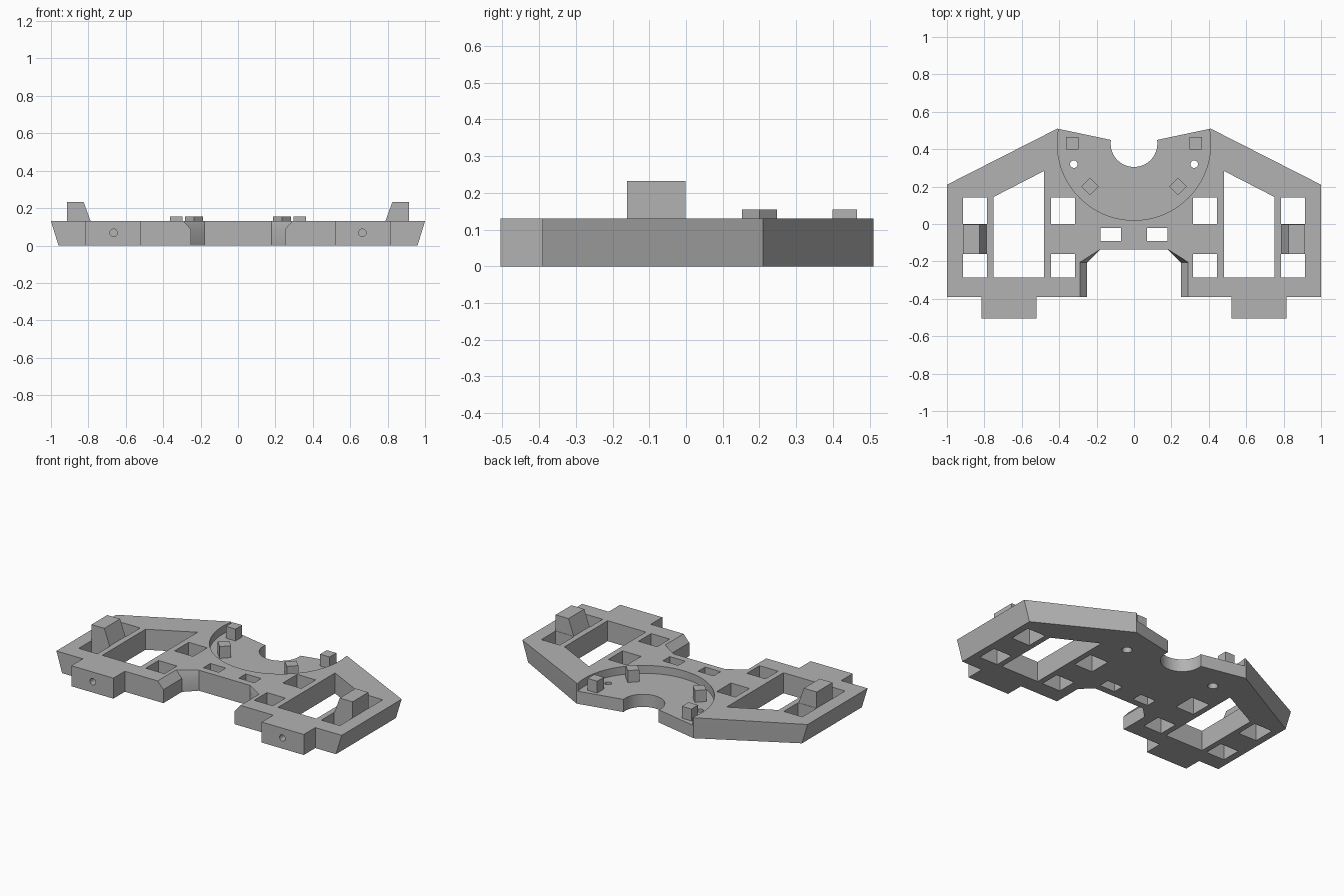
import bpy, bmesh
from math import sin, cos, pi, radians
from mathutils import Matrix

if "Cube" in bpy.data.objects:
    bpy.data.objects.remove(bpy.data.objects["Cube"])

TOP, FLOOR, CHAMFER = 0.13, 0.08, 0.085

grey = bpy.data.materials.new("plain grey")
grey.use_nodes = True
grey.diffuse_color = (0.45, 0.45, 0.45, 1)
grey.node_tree.nodes["Principled BSDF"].inputs["Base Color"].default_value = grey.diffuse_color


def loft(bm, rings):
    """Closed solid through rings of equal point count."""
    loops = [[bm.verts.new(p) for p in ring] for ring in rings]
    for a, b in zip(loops, loops[1:]):
        for i in range(len(a)):
            j = (i + 1) % len(a)
            bm.faces.new((a[i], a[j], b[j], b[i]))
    bm.faces.new(loops[0][::-1])
    bm.faces.new(loops[-1])


def prism(bm, outline, z0, z1):
    loft(bm, [[(x, y, z) for x, y in outline] for z in (z0, z1)])


def rect(x0, x1, y0, y1):
    return [(x0, y0), (x1, y0), (x1, y1), (x0, y1)]


def circle(x, y, r, n=24):
    return [(x + r * cos(2 * pi * i / n), y + r * sin(2 * pi * i / n)) for i in range(n)]


def mirror(bm):
    """Add a copy of everything on the other side of x = 0."""
    geom = bm.verts[:] + bm.edges[:] + bm.faces[:]
    copy = bmesh.ops.duplicate(bm, geom=geom)["geom"]
    verts = [g for g in copy if isinstance(g, bmesh.types.BMVert)]
    bmesh.ops.scale(bm, vec=(-1, 1, 1), verts=verts)


def finish(bm, name):
    bmesh.ops.recalc_face_normals(bm, faces=bm.faces[:])
    mesh = bpy.data.meshes.new(name)
    bm.to_mesh(mesh)
    bm.free()
    mesh.materials.append(grey)
    obj = bpy.data.objects.new(name, mesh)
    bpy.context.collection.objects.link(obj)
    return obj


# Base plate: leaning outer sides, chamfered front notch, round bite at the back
def plate_ring(z, notch, side):
    half = [(0.18, -0.135), (notch, -0.205), (notch, -0.39), (0.52, -0.39),
            (0.52, -0.505), (0.815, -0.505), (0.815, -0.39), (side, -0.39),
            (side, 0.21), (0.41, 0.51)]
    for i in range(17):
        a = radians(9 - 99 * i / 16)
        half.append((0.125 * cos(a), 0.43 + 0.125 * sin(a)))
    half[-1] = (0, 0.305)
    other = [(-x, y) for x, y in half[-2::-1]]
    return [(x, y, z) for x, y in half + other]


bm = bmesh.new()
loft(bm, [plate_ring(0, 0.25, 0.96), plate_ring(CHAMFER, 0.25, 0.986),
          plate_ring(TOP, 0.29, 1.0)])
plate = finish(bm, "base_plate")

# Cutter for the shallow round recess
bm = bmesh.new()
prism(bm, circle(0, 0.43, 0.41, 96), FLOOR, 0.3)
recess = finish(bm, "recess_cutter")

# Cutter for windows, slots and screw holes
bm = bmesh.new()
for x0 in (0.315, 0.785):
    for y0, y1 in ((0.0, 0.142), (-0.287, -0.16)):
        prism(bm, rect(x0, x0 + 0.13, y0, y1), -0.1, 0.3)
prism(bm, rect(0.07, 0.178, -0.092, -0.022), -0.1, 0.3)
prism(bm, [(0.482, -0.287), (0.75, -0.287), (0.75, 0.145), (0.482, 0.283)], -0.1, 0.3)
loft(bm, [[(x, y, z) for x, y in circle(0.322, 0.32, r)]
          for z, r in ((-0.01, 0.034), (0.03, 0.02), (0.3, 0.02))])
loft(bm, [[(x, y, z) for x, z in circle(0.665, 0.068, 0.02)] for y in (-0.6, -0.36)])
mirror(bm)
openings = finish(bm, "openings_cutter")

for cutter in (recess, openings):
    mod = plate.modifiers.new(cutter.name, 'BOOLEAN')
    mod.operation = 'DIFFERENCE'
    mod.solver = 'EXACT'
    mod.object = cutter
bpy.context.view_layer.update()
cut = bpy.data.meshes.new_from_object(plate.evaluated_get(bpy.context.evaluated_depsgraph_get()))
plate.modifiers.clear()
plate.data = cut
for cutter in (recess, openings):
    bpy.data.objects.remove(cutter)

# Locating posts standing in the recess
parts = [plate]
for side, s in (("left", 1), ("right", -1)):
    for place, x, y, turn in (("back", 0.33, 0.432, 0), ("front", 0.235, 0.2, 45)):
        bm = bmesh.new()
        h = 0.0335
        prism(bm, rect(-h, h, -h, h), FLOOR - 0.01, 0.155)
        bmesh.ops.transform(bm, verts=bm.verts[:], matrix=Matrix.Translation((s * x, y, 0))
                            @ Matrix.Rotation(radians(turn), 4, 'Z'))
        parts.append(finish(bm, f"{side}_{place}_post"))

    # Wedge-shaped stop between the outer slots
    bm = bmesh.new()
    profile = [(0.788, TOP), (0.915, TOP), (0.915, 0.232), (0.825, 0.232)]
    loft(bm, [[(s * x, y, z) for x, z in profile] for y in (-0.16, -0.002)])
    parts.append(finish(bm, f"{side}_stop"))

# Smooth the round walls, keep the corners sharp
bpy.ops.object.select_all(action='DESELECT')
for p in parts:
    p.select_set(True)
bpy.context.view_layer.objects.active = plate
bpy.ops.object.shade_smooth_by_angle(angle=radians(25))
